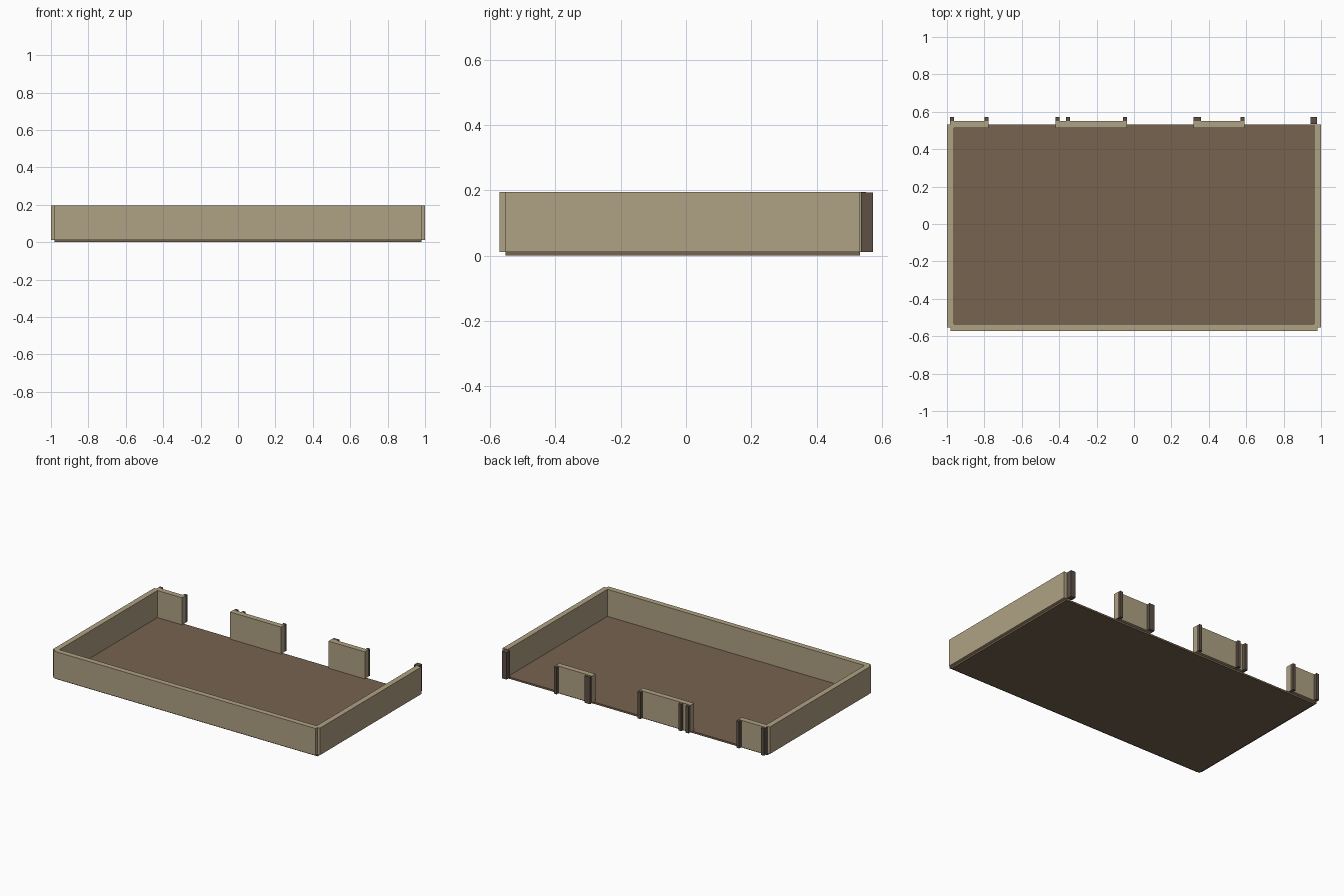
import bpy

if "Cube" in bpy.data.objects:
    bpy.data.objects.remove(bpy.data.objects["Cube"])


def material(name, rgb):
    m = bpy.data.materials.new(name)
    m.diffuse_color = (*rgb, 1)
    m.use_nodes = True
    m.node_tree.nodes["Principled BSDF"].inputs["Base Color"].default_value = m.diffuse_color
    return m


def box(name, x, y, z, mat):
    bpy.ops.mesh.primitive_cube_add(size=1, location=(sum(x) / 2, sum(y) / 2, sum(z) / 2))
    ob = bpy.context.object
    ob.name = name
    ob.scale = (x[1] - x[0], y[1] - y[0], z[1] - z[0])
    bpy.ops.object.transform_apply(location=False, rotation=False, scale=True)
    ob.data.materials.append(mat)
    return ob


plaster = material("plaster", (0.43, 0.36, 0.23))
wood = material("floor_wood", (0.18, 0.125, 0.078))
frame = material("frame_wood", (0.11, 0.082, 0.06))

W = 0.9815               # half width of floor, walls are centred on its edges
Y0, Y1 = -0.553, 0.532   # front and back floor edges
T = 0.0185               # half wall thickness
Z = (0.012, 0.195)

# Floor slab
box("floor", (-W, W), (Y0, Y1), (0, 0.012), wood)

# Front and side walls
box("front_wall", (-W, W), (Y0 - T, Y0 + T), Z, plaster)
for side, s in (("left", -1), ("right", 1)):
    box(side + "_wall", (s * W - T, s * W + T), (Y0, Y1), Z, plaster)

# Back wall pieces between the openings
for i, x in enumerate([(-W, -0.778), (-0.42, -0.038), (0.318, 0.59)]):
    box(f"back_wall_{i + 1}", x, (Y1 - T, Y1 + T), Z, plaster)

# Opening frame posts along the back
for i, x in enumerate([-0.974, -0.789, -0.409, -0.354, -0.049, 0.329, 0.347,
                       0.579, 0.954, 0.968]):
    box(f"frame_post_{i + 1}", (x - 0.0105, x + 0.0105), (Y1 + 0.003, 0.5725),
        (0.012, 0.194), frame)
